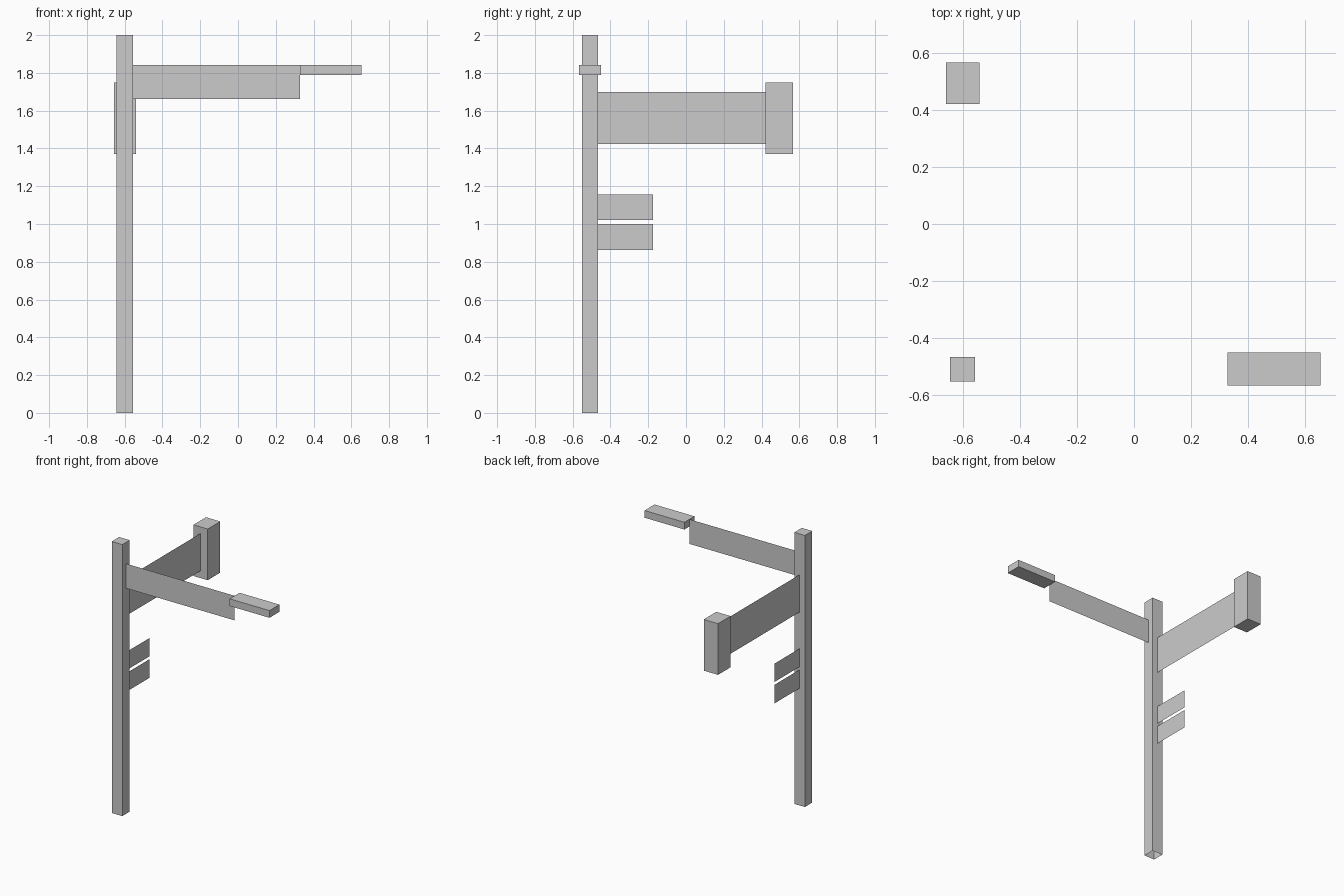
import bpy, bmesh

if "Cube" in bpy.data.objects:
    bpy.data.objects.remove(bpy.data.objects["Cube"])

POST_X, POST_Y, HALF = -0.6, -0.508, 0.043


def make_object(name, bm):
    mesh = bpy.data.meshes.new(name)
    bm.to_mesh(mesh)
    bm.free()
    obj = bpy.data.objects.new(name, mesh)
    bpy.context.collection.objects.link(obj)
    return obj


def box(name, lo, hi, open_bottom=False):
    bm = bmesh.new()
    bmesh.ops.create_cube(bm, size=1)
    for v in bm.verts:
        v.co = [(a + b) / 2 + c * (b - a) for a, b, c in zip(lo, hi, v.co)]
    if open_bottom:
        bm.normal_update()
        bottom = [f for f in bm.faces if f.normal.z < -0.5]
        bmesh.ops.delete(bm, geom=bottom, context='FACES_ONLY')
    return make_object(name, bm)


def panel(name, start, end, z0, z1):
    # Thin upright sheet between two plan points
    bm = bmesh.new()
    corners = [(*start, z0), (*end, z0), (*end, z1), (*start, z1)]
    bm.faces.new([bm.verts.new(c) for c in corners])
    return make_object(name, bm)


# Upright post, open underneath
box("post", (POST_X - HALF, POST_Y - HALF, 0), (POST_X + HALF, POST_Y + HALF, 2), True)

# Street panel along x with the flat block at its tip
panel("side_sign", (POST_X + HALF, POST_Y), (0.328, POST_Y), 1.662, 1.843)
box("side_sign_block", (0.328, -0.566, 1.79), (0.653, -0.45, 1.843))

# Panel along y with the tall block at its tip
panel("back_sign", (POST_X, POST_Y + HALF), (POST_X, 0.42), 1.424, 1.70)
box("back_sign_block", (-0.657, 0.42, 1.371), (-0.541, 0.566, 1.748))

# Two small plates below
for i, (z0, z1) in enumerate([(1.021, 1.156), (0.863, 1.0)], 1):
    panel(f"small_plate_{i}", (POST_X, POST_Y + HALF), (POST_X, -0.175), z0, z1)
